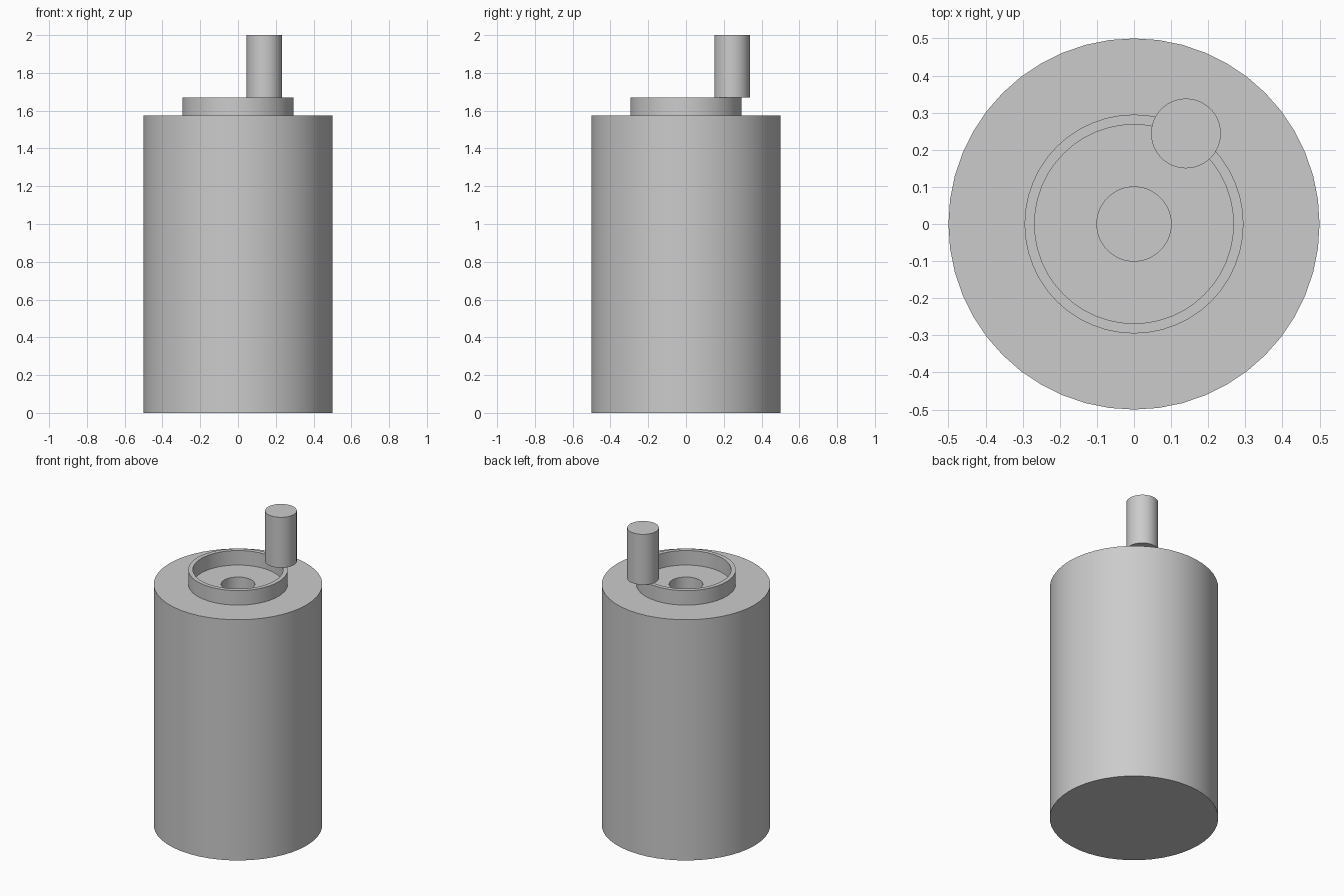
import bpy
import bmesh
import math

cube = bpy.data.objects.get("Cube")
if cube:
    bpy.data.objects.remove(cube, do_unlink=True)

SIDES = 48
BODY_TOP = 1.575
RIM_TOP = 1.67
HOLE_DEPTH = 0.4

grey = bpy.data.materials.new("plain_grey")
grey.use_nodes = True
grey.diffuse_color = (0.6, 0.6, 0.6, 1)
grey.node_tree.nodes["Principled BSDF"].inputs["Base Color"].default_value = grey.diffuse_color


def lathe(name, profile, location=(0, 0, 0), closed=False):
    """Turn a (radius, height) profile about z; open ends are capped."""
    bm = bmesh.new()
    rings = []
    for radius, z in profile:
        angles = [math.tau * i / SIDES for i in range(SIDES)]
        rings.append([bm.verts.new((radius * math.cos(a), radius * math.sin(a), z)) for a in angles])
    pairs = list(zip(rings, rings[1:]))
    if closed:
        pairs.append((rings[-1], rings[0]))
    else:
        bm.faces.new(rings[0])
        bm.faces.new(rings[-1])
    for low, high in pairs:
        for i in range(SIDES):
            j = (i + 1) % SIDES
            bm.faces.new((low[i], low[j], high[j], high[i]))
    bmesh.ops.recalc_face_normals(bm, faces=bm.faces)
    mesh = bpy.data.meshes.new(name)
    bm.to_mesh(mesh)
    bm.free()
    mesh.materials.append(grey)
    obj = bpy.data.objects.new(name, mesh)
    obj.location = location
    bpy.context.collection.objects.link(obj)
    bpy.ops.object.select_all(action="DESELECT")
    obj.select_set(True)
    bpy.context.view_layer.objects.active = obj
    bpy.ops.object.shade_smooth_by_angle(angle=math.radians(30))
    return obj


# Main cylinder with a blind hole in its top
lathe("body", [(0.5, 0), (0.5, BODY_TOP), (0.1, BODY_TOP), (0.1, BODY_TOP - HOLE_DEPTH)])

# Thin raised ring around the hole
lathe("rim", [(0.295, BODY_TOP), (0.295, RIM_TOP), (0.268, RIM_TOP), (0.268, BODY_TOP)], closed=True)

# Upright peg standing on the ring
lathe("peg", [(0.094, 0), (0.094, 2 - RIM_TOP)], location=(0.14, 0.244, RIM_TOP))
